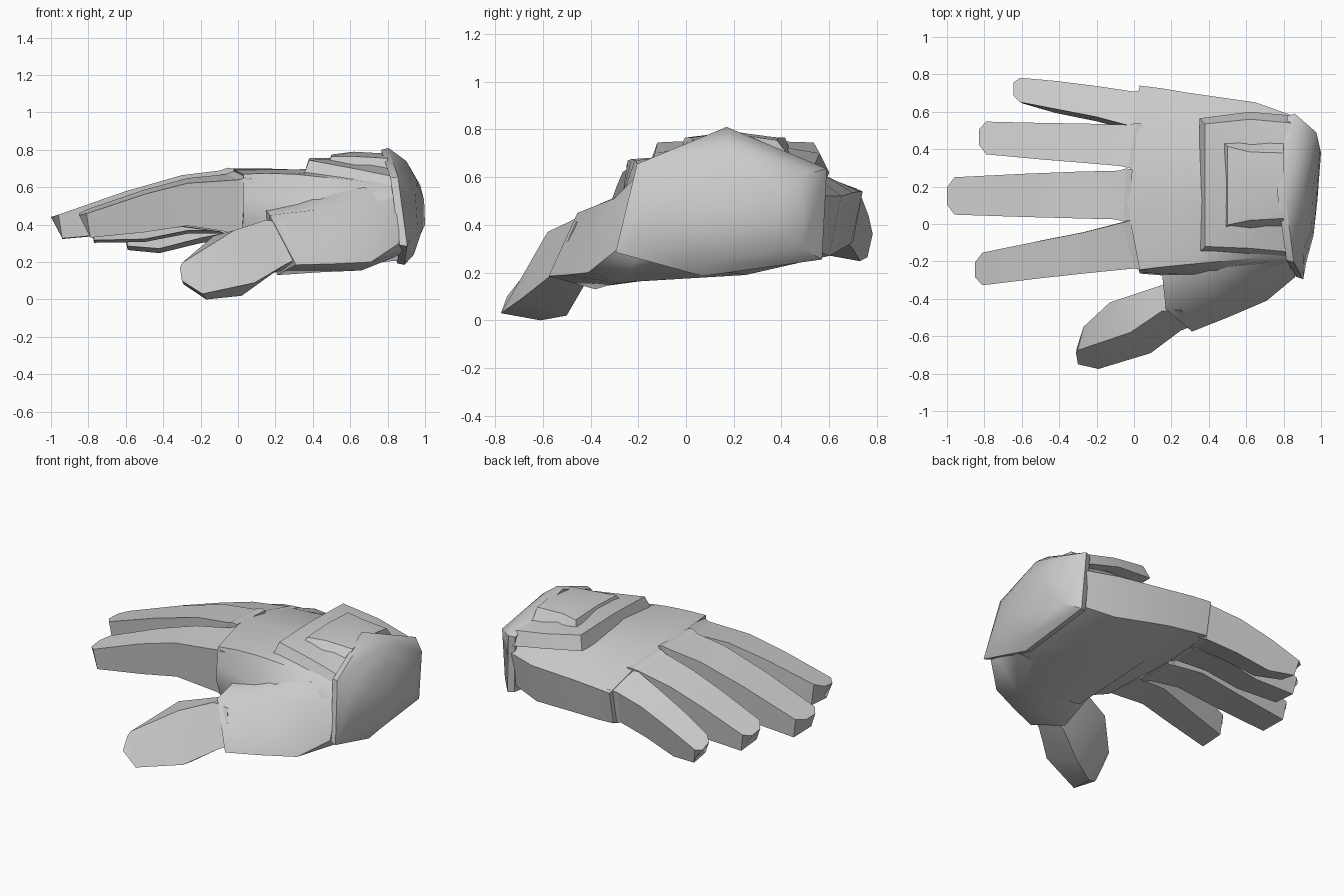
import bpy, bmesh, math
from mathutils import Vector

grey = bpy.data.materials.new("light_grey")
grey.diffuse_color = (0.6, 0.6, 0.6, 1)


def loft(name, rings, angle=30, tip=None):
    """Skin a list of equal rings; the far end closes flat or on a tip point."""
    bm = bmesh.new()
    rows = [[bm.verts.new(p) for p in r] for r in rings]
    n = len(rows[0])
    for a, b in zip(rows, rows[1:]):
        for i in range(n):
            j = (i + 1) % n
            bm.faces.new((a[i], a[j], b[j], b[i]))
    bm.faces.new(rows[0][::-1])
    if tip:
        t = bm.verts.new(tip)
        for i in range(n):
            bm.faces.new((rows[-1][i], rows[-1][(i + 1) % n], t))
    else:
        bm.faces.new(rows[-1])
    bmesh.ops.recalc_face_normals(bm, faces=bm.faces)
    me = bpy.data.meshes.new(name)
    bm.to_mesh(me)
    bm.free()
    me.materials.append(grey)
    ob = bpy.data.objects.new(name, me)
    bpy.context.collection.objects.link(ob)
    bpy.ops.object.select_all(action='DESELECT')
    ob.select_set(True)
    bpy.context.view_layer.objects.active = ob
    bpy.ops.object.shade_smooth_by_angle(angle=math.radians(angle))
    return ob


def shrink(ring, s, dx):
    """Copy of a ring scaled about its centre in y and z, moved along x."""
    c = sum((Vector(p) for p in ring), Vector()) / len(ring)
    return [(p[0] + dx, c.y + (p[1] - c.y) * s, c.z + (p[2] - c.z) * s) for p in ring]


def finger(name, tilt, lean, slant, stations):
    """Boxy finger with a flared collar at its root. Tilt drops the outer top edge,
    lean shifts the underside, slant skews the root.
    Stations are x, top centre y, width, top z, bottom z."""
    t, l = math.tan(math.radians(tilt)), math.tan(math.radians(lean))
    rings = []
    for k, (x, y, w, zt, zb) in enumerate(stations):
        bx = (0, 0, 0, 0.02, 0.055)[k]      # fingertip slants back underneath
        ring = []
        for side, down, f in ((-1, 0, 1), (1, 0, 1), (1, 1, .9), (-1, 1, .9)):
            dy = side * w / 2 * f
            ring.append((x + bx * down + (slant * dy if k == 0 else 0),
                         y + dy - l * (zt - zb) * down,
                         (zb if down else zt) - t * dy * (.5 if down else 1)))
        rings.append(ring)
    root = rings[0]
    # collar: flares out from the finger root, then meets the hand
    loft(name + "_collar", [shrink(root, 1.0, 0), shrink(root, 1.09, .04),
                            shrink(root, 1.05, .075)], 25)
    loft(name, rings, 25)


# fingers
finger("index_finger", -7, -3, -.27, [
    (-.03, -.115, .245, .655, .36), (-.27, -.155, .22, .635, .40), (-.50, -.19, .20, .575, .365),
    (-.81, -.24, .175, .47, .335), (-.85, -.245, .08, .455, .36)])
finger("middle_finger", 2, 0, .05, [
    (-.09, .155, .26, .685, .36), (-.30, .155, .25, .66, .39), (-.60, .153, .23, .575, .355),
    (-.96, .15, .20, .45, .325), (-1.0, .15, .09, .44, .355)])
finger("ring_finger", 10, 2, .2, [
    (-.05, .42, .22, .64, .36), (-.27, .432, .21, .60, .36), (-.50, .443, .195, .53, .315),
    (-.79, .46, .175, .43, .31), (-.83, .465, .08, .415, .335)])
finger("little_finger", 20, 8, .3, [
    (-.025, .62, .175, .575, .345), (-.20, .655, .165, .54, .315), (-.42, .69, .15, .465, .26),
    (-.61, .717, .13, .385, .275), (-.645, .72, .07, .37, .30)])

# thumb
loft("thumb", [
    [(.25, -.46, .41), (.30, -.55, .21), (.25, -.42, .16), (.20, -.32, .40)],
    [(.15, -.465, .425), (.25, -.57, .185), (.18, -.43, .14), (.14, -.33, .41)],
    [(-.02, -.58, .37), (.09, -.69, .09), (.02, -.50, .02), (-.13, -.42, .34)],
    [(-.30, -.675, .195), (-.19, -.775, .03), (-.17, -.61, .0), (-.27, -.55, .20)],
    [(-.31, -.69, .17), (-.30, -.75, .10), (-.29, -.70, .08), (-.305, -.66, .15)]], 28)

# thumb mound: swells from the palm toward the thumb and fades into the wrist
loft("thumb_mound", [
    [(.17, -.455, .45), (.31, -.575, .185), (.21, -.38, .13), (.16, -.22, .27), (.15, -.265, .475)],
    [(.42, -.38, .48), (.50, -.50, .19), (.43, -.33, .145), (.42, -.05, .23), (.40, -.24, .54)],
    [(.68, -.30, .51), (.71, -.41, .20), (.66, -.28, .155), (.67, .0, .19), (.67, -.21, .60)],
    [(.86, -.24, .45), (.86, -.285, .30), (.88, -.2, .26), (.87, -.05, .24), (.86, -.19, .56)]], 60)

# palm: rings run over the back of the hand, round the outer edge and under
loft("palm", [
    [(.03, -.245, .67), (-.04, .12, .70), (.0, .5, .635), (.03, .74, .54), (.03, .70, .33),
     (-.01, .3, .34), (.02, -.21, .34), (.03, -.265, .46), (.03, -.26, .56)],
    [(.15, -.23, .675), (.15, .12, .70), (.15, .5, .645), (.15, .725, .54), (.15, .69, .32),
     (.15, .3, .30), (.16, -.21, .28), (.15, -.275, .42), (.15, -.265, .53)],
    [(.30, -.215, .67), (.30, .12, .695), (.30, .5, .655), (.30, .70, .535), (.30, .67, .31),
     (.28, .3, .25), (.25, -.20, .18), (.30, -.29, .40), (.30, -.27, .51)],
    [(.68, -.18, .63), (.68, .15, .71), (.68, .48, .65), (.65, .65, .52), (.65, .60, .27),
     (.68, .25, .19), (.66, -.25, .16), (.70, -.28, .40), (.67, -.25, .52)],
    [(.85, -.18, .60), (.83, .17, .74), (.85, .5, .62), (.86, .575, .52), (.87, .53, .30),
     (.87, .1, .21), (.88, -.19, .26), (.86, -.26, .32), (.86, -.22, .47)]], 50)


def plate(name, sections):
    """Arched plate; each section is x, y range, edge bottom z, edge top z, crown z, bevel."""
    rings = []
    for k, (x, y0, y1, zb, zt, zm, b) in enumerate(sections):
        xt = x + (b if k == 0 else 0)
        rings.append([(x, y0, zb), (xt, y0 + b, zt), (xt, .2, zm), (xt, y1 - b, zt), (x, y1, zb)])
    loft(name, rings, 20)


# raised guard on the back of the hand, in two tiers
plate("hand_guard", [(.35, -.15, .565, .66, .745, .755, .03),
                     (.62, -.17, .60, .62, .70, .76, .04),
                     (.84, -.19, .58, .57, .655, .755, .04)])
plate("hand_guard_crown", [(.485, -.02, .43, .73, .765, .775, .015),
                           (.62, -.03, .435, .71, .765, .79, .05),
                           (.80, -.02, .43, .69, .755, .78, .05)])

# wrist cuff: flared six-sided rim with a softly domed end
rim = [(.785, .17, .81), (.84, .59, .635), (.86, .57, .255), (.87, .07, .185),
       (.885, -.295, .285), (.835, -.205, .655)]
loft("wrist_cuff", [
    shrink(rim, .90, -.015),
    shrink(rim, .97, -.02),
    shrink(rim, 1.0, .02),
    [(.90, .18, .74), (.975, .49, .61), (.955, .49, .30), (.94, .08, .24),
     (.92, -.21, .32), (.91, -.13, .60)],
    [(.955, .18, .64), (.995, .40, .53), (1.0, .38, .40), (.98, .12, .36),
     (.96, -.06, .39), (.95, -.02, .54)]], 50, tip=(.98, .18, .47))
